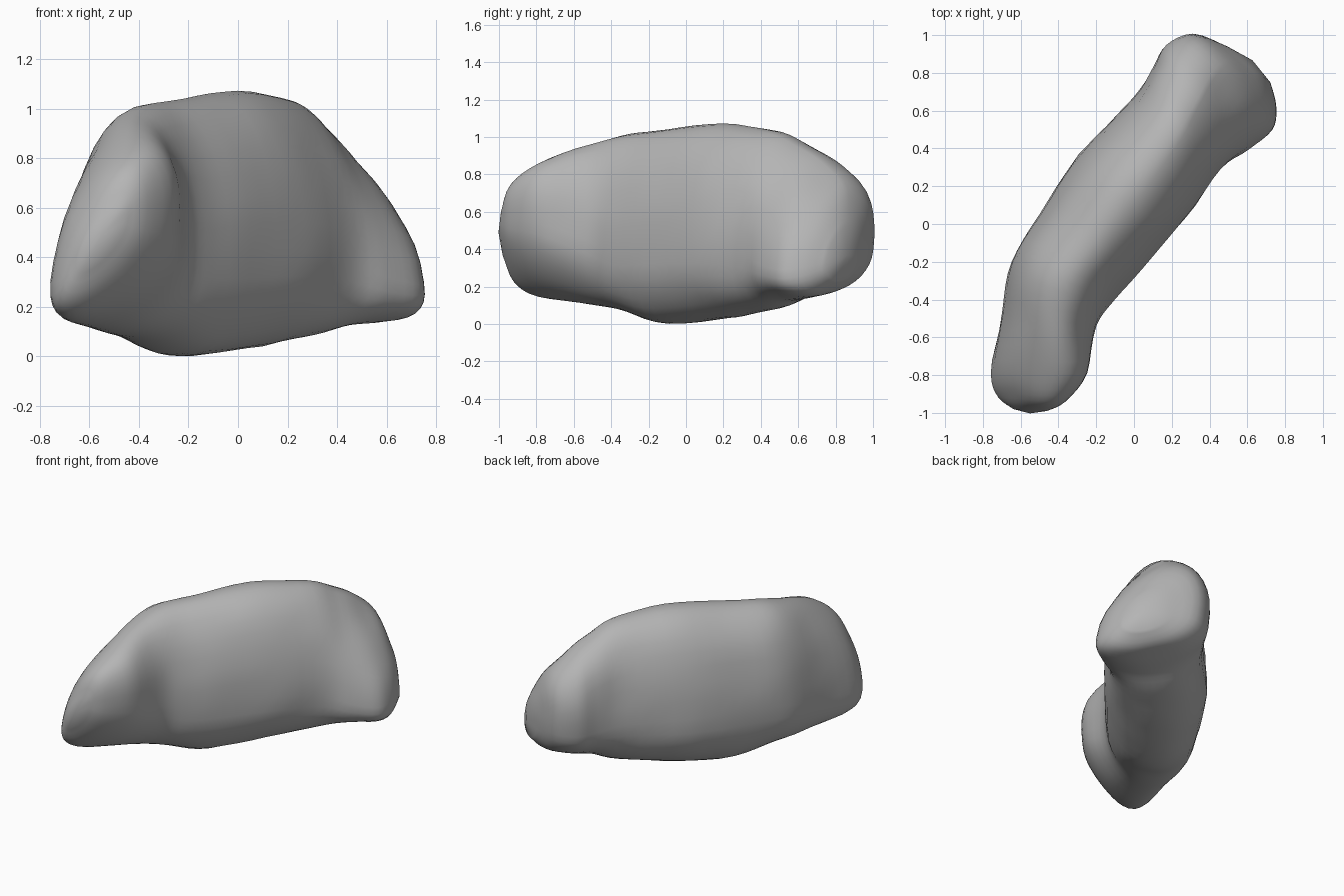
import bpy, bmesh, math
from mathutils import Vector, noise

cube = bpy.data.objects.get("Cube")
if cube:
    bpy.data.objects.remove(cube, do_unlink=True)

SIDES, STEPS = 36, 4

# Stations along the boulder: left edge x y, right edge x y, underside,
# widest level, crest, sideways lean, rise of right edge, right flare
stations = [
    (-.64, -.98, -.46, -.99, .4, .48, .57, .01, .08, 1),
    (-.72, -.92, -.37, -.94, .27, .43, .72, .04, .12, 1),
    (-.755, -.79, -.25, -.79, .18, .42, .84, .04, .12, 1),
    (-.7, -.47, -.2, -.54, .11, .4, .96, .02, .05, 1),
    (-.65, -.2, -.1, -.4, .06, .4, 1.01, .01, 0, 1),
    (-.5, .05, .05, -.23, 0, .42, 1.04, .01, 0, 1),
    (-.29, .37, .27, .03, .03, .42, 1.07, .01, 0, 1),
    (-.01, .66, .46, .29, .08, .4, 1.03, 0, -.02, 1.2),
    (.1, .82, .6, .39, .13, .36, .95, -.04, -.04, 1.5),
    (.18, .94, .73, .5, .15, .34, .85, -.08, -.05, 1.5),
    (.32, 1, .75, .62, .17, .35, .73, -.08, -.05, 1.3),
    (.5, .94, .72, .75, .24, .36, .52, -.03, -.03, 1),
]


def smooth_between(a, b, c, d, t):
    """Catmull-Rom blend of one station value."""
    return b + t * (c - a + t * (2 * a - 5 * b + 4 * c - d
                                 + t * (3 * (b - c) + d - a))) / 2


def soften(value, power):
    return math.copysign(abs(value) ** power, value)


# Interpolate the stations
last = len(stations) - 1
rows = []
for i in range(last):
    near = [stations[min(max(i + k, 0), last)] for k in (-1, 0, 1, 2)]
    for s in range(STEPS):
        rows.append([smooth_between(*vals, s / STEPS) for vals in zip(*near)])
rows.append(stations[last])

# Loft rounded sections, squarer below than above
bm = bmesh.new()
rings = []
for lx, ly, rx, ry, low, mid, high, lean, tilt, flare in rows:
    left, right = Vector((lx, ly, 0)), Vector((rx, ry, 0))
    centre, half = (left + right) / 2, (right - left) / 2
    across = half.normalized()
    ring = []
    for k in range(SIDES):
        angle = math.tau * k / SIDES
        c, s = math.cos(angle), math.sin(angle)
        side = soften(c, flare if c > 0 and s > 0 else .95)
        up = soften(s, .95 if s > 0 else .8)
        shift = lean * up * (1 if s > 0 else .4)
        p = centre + half * side + across * shift
        level = mid + tilt * side
        p.z = level + up * ((high - mid) if s > 0 else (mid - low))
        ring.append(bm.verts.new(p))
    rings.append(ring)
for a, b in zip(rings, rings[1:]):
    for k in range(SIDES):
        n = (k + 1) % SIDES
        bm.faces.new((a[k], a[n], b[n], b[k]))

# Rounded end caps
for ring, tip in ((rings[0], (-.55, -1, .49)), (rings[-1], (.63, .87, .37))):
    point = bm.verts.new(tip)
    for k in range(SIDES):
        bm.faces.new((ring[k], ring[(k + 1) % SIDES], point))
bmesh.ops.recalc_face_normals(bm, faces=bm.faces)

# Gentle weathered lumps
bm.normal_update()
moves = [(v, v.normal * noise.noise(v.co * 5) * .008) for v in bm.verts]
for v, move in moves:
    v.co += move

mesh = bpy.data.meshes.new("boulder")
bm.to_mesh(mesh)
bm.free()
boulder = bpy.data.objects.new("boulder", mesh)
bpy.context.collection.objects.link(boulder)

# Stone colour
stone = bpy.data.materials.new("grey stone")
stone.use_nodes = True
grey = (.46, .46, .46, 1)
stone.diffuse_color = grey
stone.node_tree.nodes["Principled BSDF"].inputs["Base Color"].default_value = grey
mesh.materials.append(stone)

bpy.ops.object.select_all(action='DESELECT')
boulder.select_set(True)
bpy.context.view_layer.objects.active = boulder
bpy.ops.object.shade_smooth_by_angle(angle=math.radians(40))
